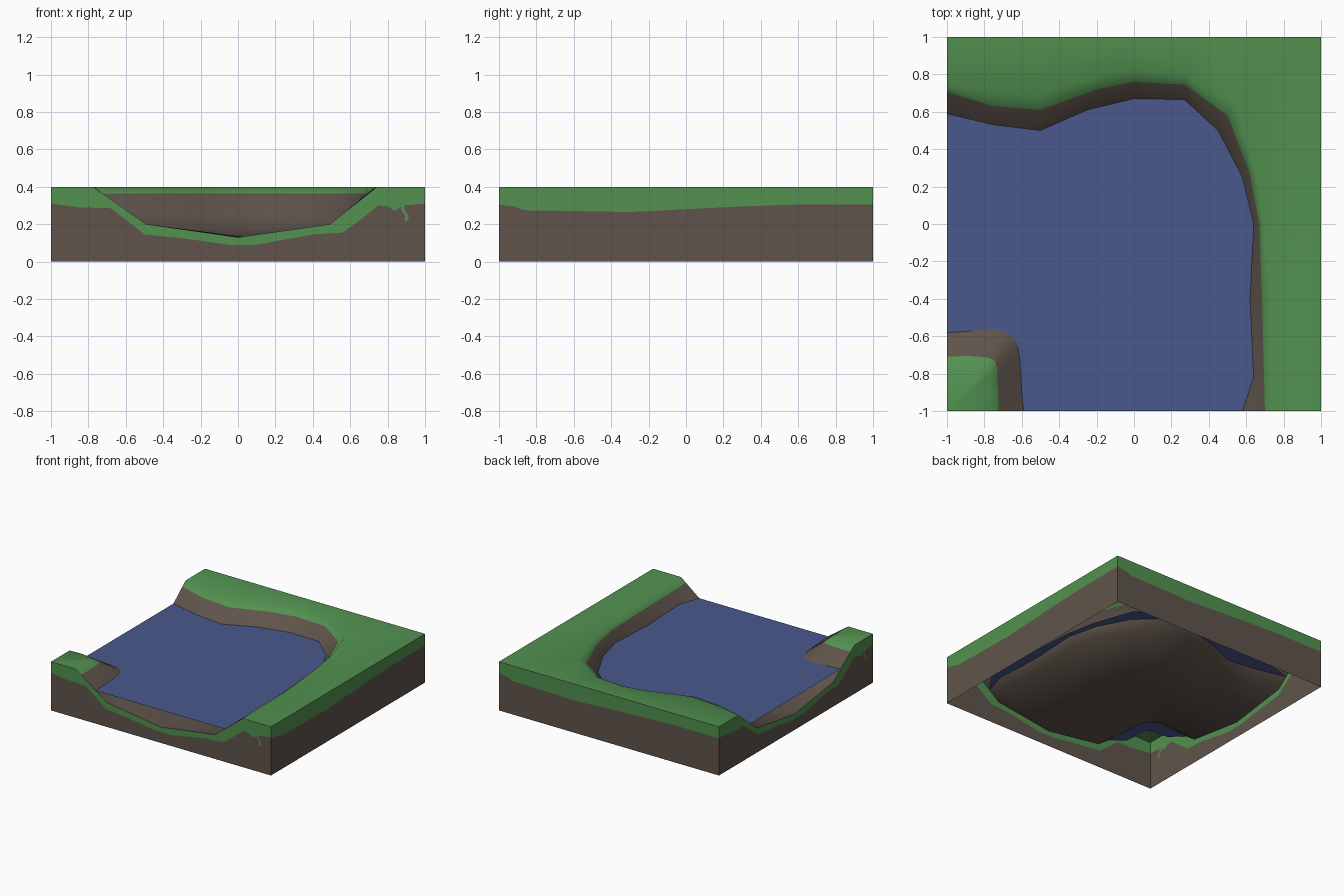
import bpy, bmesh, math
from mathutils import Vector

if "Cube" in bpy.data.objects:
    bpy.data.objects.remove(bpy.data.objects["Cube"])


def material(name, rgb):
    m = bpy.data.materials.new(name)
    m.diffuse_color = (*rgb, 1)
    m.use_nodes = True
    m.node_tree.nodes["Principled BSDF"].inputs["Base Color"].default_value = m.diffuse_color
    return m


GRASS = material("grass green", (0.085, 0.285, 0.08))
EARTH = material("earth brown", (0.115, 0.088, 0.070))
WATER = material("water blue", (0.070, 0.098, 0.265))
Z_WATER, Z_GRASS, Z_TOP = 0.27, 0.365, 0.4


def build(name, quads, mats, angle=60):
    """Object from (corner points, material index, outward direction)."""
    bm = bmesh.new()
    for pts, idx, out in quads:
        clean = []
        for p in pts:
            if all((Vector(p) - Vector(q)).length > 1e-5 for q in clean):
                clean.append(p)
        if len(clean) < 3:
            continue
        f = bm.faces.new([bm.verts.new(p) for p in clean])
        f.material_index = idx
        f.normal_update()
        if f.normal.dot(Vector(out)) < 0:
            f.normal_flip()
    bmesh.ops.remove_doubles(bm, verts=bm.verts, dist=1e-4)
    me = bpy.data.meshes.new(name)
    bm.to_mesh(me)
    bm.free()
    for m in mats:
        me.materials.append(m)
    ob = bpy.data.objects.new(name, me)
    bpy.context.collection.objects.link(ob)
    bpy.ops.object.select_all(action='DESELECT')
    ob.select_set(True)
    bpy.context.view_layer.objects.active = ob
    bpy.ops.object.shade_smooth_by_angle(angle=math.radians(angle))
    return ob


# Shorelines from the left edge to the front edge: water line and grass line
outer_w = [(-1, .59), (-.75, .53), (-.5, .5), (-.25, .61), (0, .67), (.27, .665),
           (.45, .5), (.58, .25), (.64, 0), (.62, -.4), (.64, -.82), (.58, -1)]
outer_g = [(-1, .705), (-.75, .63), (-.5, .61), (-.2, .72), (0, .76), (.27, .745),
           (.5, .58), (.62, .27), (.67, 0), (.685, -.4), (.695, -.82), (.70, -1)]
inner_w = [(-1, -.58), (-.9, -.575), (-.8, -.565), (-.73, -.565), (-.69, -.575), (-.65, -.6),
           (-.63, -.63), (-.62, -.67), (-.61, -.73), (-.605, -.8), (-.6, -.9), (-.59, -1)]
inner_g = [(-1, -.71), (-.9, -.705), (-.82, -.71), (-.78, -.715), (-.755, -.725), (-.74, -.74),
           (-.735, -.755), (-.73, -.78), (-.73, -.81), (-.73, -.85), (-.725, -.92), (-.725, -1)]
border = [(-1, 1), (-.75, 1), (-.5, 1), (-.2, 1), (0, 1), (.35, 1),
          (1, 1), (1, .3), (1, 0), (1, -.4), (1, -.82), (1, -1)]


def bank(w, g, t, z):
    return (w[0] + (g[0] - w[0]) * t, w[1] + (g[1] - w[1]) * t, z)


# Cross-section at each station: border, bank, bed, inner bank, corner
stations = []
last = len(border) - 1
for i in range(last + 1):
    ow, og, iw, ig = outer_w[i], outer_g[i], inner_w[i], inner_g[i]
    rim = 1.37 if i in (0, last) else 1.7
    toe_o, toe_i = bank(ow, og, -.74, .2), bank(iw, ig, -.74, .2)
    mid = ((toe_o[0] + toe_i[0]) / 2, (toe_o[1] + toe_i[1]) / 2, .13)
    stations.append([(*border[i], Z_TOP), bank(ow, og, rim, Z_TOP), (*og, Z_GRASS),
                     (*ow, Z_WATER), toe_o, mid, toe_i, (*iw, Z_WATER),
                     (*ig, Z_GRASS), bank(iw, ig, 1.37, Z_TOP), (-1, -1, Z_TOP)])

# Ground surface with river bed
quads = []
for a, b in zip(stations, stations[1:]):
    for j in range(len(a) - 1):
        idx = 0 if j < 2 or j > 7 else 1
        quads.append(((a[j], a[j + 1], b[j + 1], b[j]), idx, (0, 0, 1)))
build("ground_and_bed", quads, [GRASS, EARTH])

# Water sheet, tucked a little under both banks
quads = []
edge = [(bank(outer_w[i], outer_g[i], 1.3, Z_WATER), bank(inner_w[i], inner_g[i], .8, Z_WATER))
        for i in range(last + 1)]
edge[0] = (stations[0][3], stations[0][7])
edge[-1] = (stations[-1][3], stations[-1][7])
for a, b in zip(edge, edge[1:]):
    quads.append(((a[0], a[1], b[1], b[0]), 0, (0, 0, 1)))
build("water", quads, [WATER])


def interp(profile, u):
    for (u0, z0), (u1, z1) in zip(profile, profile[1:]):
        if u0 <= u <= u1:
            return z0 + (z1 - z0) * (u - u0) / (u1 - u0)
    return profile[-1][1]


def wall(name, place, out, surface, band):
    """Upright side: grass layer over earth, open at the bottom."""
    us = sorted({round(u, 4) for u, z in surface + band})
    faces = []
    for u0, u1 in zip(us, us[1:]):
        rows = [[place(u, z) for z in (interp(surface, u), interp(band, u), 0)] for u in (u0, u1)]
        for j in (0, 1):
            faces.append(((rows[0][j], rows[0][j + 1], rows[1][j + 1], rows[1][j]), j, out))
    build(name, faces, [GRASS, EARTH])


# Lower edge of the grass layer on cut sides and on plain sides
cut_band = [(-1, .31), (-.85, .29), (-.68, .285), (-.5, .145), (-.3, .125), (-.05, .09), (.1, .09),
            (.4, .145), (.56, .155), (.63, .205), (.75, .30), (.8, .295), (.84, .27), (.88, .30), (1, .31)]
plain_band = [(-1, .305), (-.92, .295), (-.87, .275), (-.3, .265), (.3, .295), (.6, .305), (1, .305)]
flat = [(-1, Z_TOP), (1, Z_TOP)]

front = lambda u, z: (u, -1, z)
left = lambda u, z: (-1, -u, z)
wall("front_side", front, (0, -1, 0), sorted((p[0], p[2]) for p in stations[-1]), cut_band)
wall("left_side", left, (-1, 0, 0), sorted((-p[1], p[2]) for p in stations[0]), cut_band)
wall("right_side", lambda u, z: (1, u, z), (1, 0, 0), flat, plain_band)
wall("back_side", lambda u, z: (-u, 1, z), (0, 1, 0), flat, plain_band)

# Small grass drips on the two cut sides, seen from inside and outside
drip = [(.87, .30), (.875, .27), (.895, .245), (.89, .225), (.90, .215), (.912, .225), (.91, .25), (.89, .275), (.89, .30)]
for name, place, out in (("front_drip", front, Vector((0, -1, 0))), ("left_drip", left, Vector((-1, 0, 0)))):
    build(name, [([tuple(Vector(place(u, z)) + out * s * .002) for u, z in drip], 0, out * s)
                 for s in (1, -1)], [GRASS])
